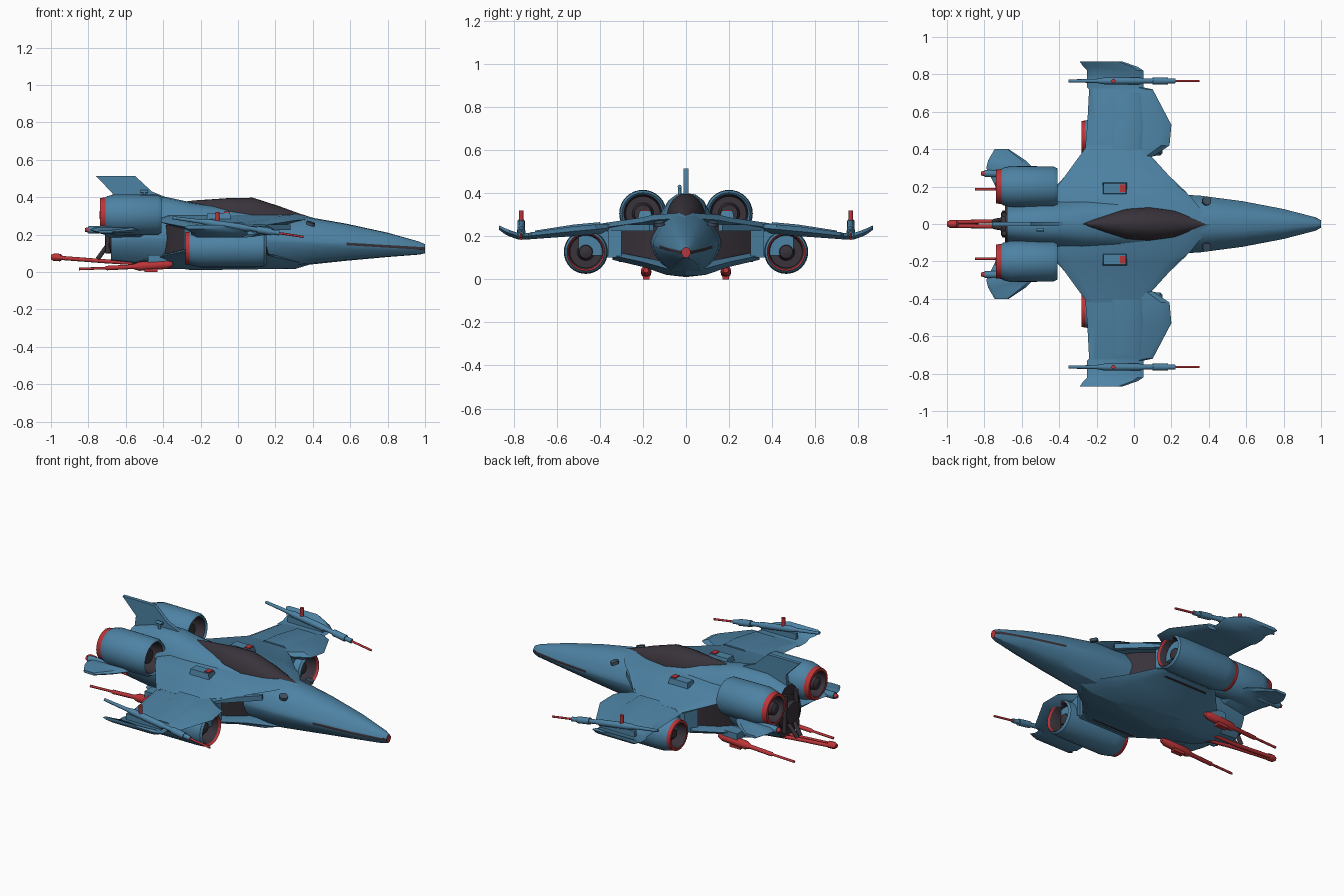
import bpy, bmesh, math
from mathutils import Vector

cube = bpy.data.objects.get("Cube")
if cube:
    bpy.data.objects.remove(cube)


def material(name, color):
    m = bpy.data.materials.new(name)
    m.use_nodes = True
    m.diffuse_color = (*color, 1)
    m.node_tree.nodes["Principled BSDF"].inputs["Base Color"].default_value = (*color, 1)
    return m


BLUE, DARK, RED, SLATE = range(4)
MATS = [material("hull blue", (0.075, 0.225, 0.37)),
        material("dark grey", (0.04, 0.033, 0.043)),
        material("signal red", (0.5, 0.035, 0.04)),
        material("slate blue", (0.05, 0.085, 0.13))]


def loft(name, rings, mat=BLUE, mirror=False, caps=(None, None)):
    """Skin closed rings; mat is an index or a rule of (ring, side)."""
    rule = mat if callable(mat) else lambda i, j: mat
    bm = bmesh.new()
    vs = [[bm.verts.new(p) for p in ring] for ring in rings]
    n = len(rings[0])
    for i in range(len(rings) - 1):
        for j in range(n):
            k = (j + 1) % n
            f = bm.faces.new((vs[i][j], vs[i][k], vs[i + 1][k], vs[i + 1][j]))
            f.material_index = rule(i, j)
    for end, cap in ((0, caps[0]), (-1, caps[1])):
        f = bm.faces.new(vs[end])
        f.material_index = rule(0 if end == 0 else len(rings) - 2, 0) if cap is None else cap
    bmesh.ops.recalc_face_normals(bm, faces=bm.faces)
    me = bpy.data.meshes.new(name)
    bm.to_mesh(me)
    bm.free()
    for m in MATS:
        me.materials.append(m)
    me.polygons.foreach_set("use_smooth", [True] * len(me.polygons))
    me.set_sharp_from_angle(angle=math.radians(32))
    ob = bpy.data.objects.new(name, me)
    bpy.context.scene.collection.objects.link(ob)
    if mirror:
        mod = ob.modifiers.new("mirror", "MIRROR")
        mod.use_axis = (False, True, False)
    return ob


def box(name, lo, hi, mat=BLUE, mirror=True, taper=0.0):
    (a, b, c), (d, e, f) = lo, hi
    t = taper
    loft(name, [[(a, b, c), (d, b, c), (d, e, c), (a, e, c)],
                [(a + t, b + t, f), (d - t, b + t, f), (d - t, e - t, f), (a + t, e - t, f)]], mat, mirror)


def rod(name, path, mat=BLUE, mirror=True, sides=12):
    """Round bar through (x, y, z, radius) points that runs mostly along x or z."""
    a, b = Vector(path[0][:3]), Vector(path[-1][:3])
    q = (b - a).to_track_quat("Z", "Y")
    rings = [[Vector(p[:3]) + q @ Vector((p[3] * math.cos(t), p[3] * math.sin(t), 0))
              for t in (2 * math.pi * k / sides for k in range(sides))] for p in path]
    return loft(name, rings, mat, mirror)


def turbine(name, y, z, profile, sides=32):
    """Lathe (x, radius, material) steps about an axis along x."""
    rings = [[(x, y + r * math.cos(t), z + r * math.sin(t))
              for t in (2 * math.pi * k / sides for k in range(sides))] for x, r, m in profile]
    return loft(name, rings, lambda i, j: profile[i][2], True)


def wing(name, stations, mat=BLUE):
    """Skin (y, front x, rear x, z, thickness) stations."""
    rings = []
    for y, xf, xr, z, t in stations:
        h, c = t / 2, (xf - xr) * 0.1
        rings.append([(xf, y, z), (xf - c, y, z + h), (xr + c, y, z + h),
                      (xr, y, z), (xr + c, y, z - h), (xf - c, y, z - h)])
    return loft(name, rings, mat, True)


# Fuselage: x, half width, middle, top, bottom
HULL = [(1.0, .02, .125, .148, .1), (.97, .036, .127, .162, .093), (.8, .08, .137, .21, .08),
        (.58, .122, .15, .258, .06), (.35, .152, .16, .298, .036), (.1, .165, .17, .325, .014),
        (-.25, .165, .18, .372, .01), (-.38, .15, .18, .4, .03), (-.55, .14, .18, .4, .045),
        (-.68, .12, .17, .36, .06)]


def hull_ring(x, w, m, top, bot):
    u, d, g = top - m, m - bot, .007
    half = [(.3, m + u * .97), (.55, m + u * .84), (.78, m + u * .55), (.95, m + u * .22), (1, m + g),
            (1, m - g), (.9, m - d * .35), (.7, m - d * .7), (.45, m - d * .95)]
    right = [(x, w * a, z) for a, z in half]
    left = [(x, -w * a, z) for a, z in reversed(half)]
    return [(x, 0, top)] + right + [(x, 0, bot)] + left


loft("fuselage", [hull_ring(*s) for s in HULL],
     lambda i, j: DARK if i < 3 and j in (5, 14) else BLUE, caps=(RED, DARK))

# Canopy with pointed ends
CANOPY = [(.4, .004, .29), (.33, .045, .312), (.22, .078, .352), (.08, .093, .397),
          (-.04, .088, .396), (-.15, .064, .388), (-.23, .035, .383), (-.28, .004, .377)]
loft("canopy", [[(x, w * math.cos(t), .25 + (top - .25) * math.sin(t) ** .8)
                 for t in (math.pi * k / 14 for k in range(15))] for x, w, top in CANOPY], DARK)

# Delta body: upper deck, lower hull, dark ducts and side walls
wing("upper_deck", [(0, .42, -.48, .285, .05), (.15, .3, -.44, .275, .05),
                    (.2, .24, -.41, .265, .045), (.42, .04, -.25, .235, .04)])
wing("lower_hull", [(0, .4, -.58, .045, .06), (.09, .33, -.55, .05, .06),
                    (.2, .2, -.42, .08, .045), (.34, .08, -.29, .11, .04)])
loft("intake_duct", [[(.18, .1, z), (.13, .2, z), (.03, .31, z), (-.25, .31, z), (-.36, .2, z), (-.4, .1, z)]
                     for z in (.08, .25)], DARK, True)
loft("duct_side_wall", [[(.1, .3, z), (.08, .37, z), (-.25, .37, z), (-.29, .3, z)] for z in (.1, .24)], BLUE, True)
loft("intake_lip", [[(.27, .15, z), (.28, .17, z), (.07, .37, z), (.05, .35, z)] for z in (.225, .255)], BLUE, True)

# Wings, raised panels and upturned tips
wing("wing", [(.36, .1, -.26, .238, .04), (.42, .19, -.26, .232, .045), (.53, .2, -.25, .222, .045),
              (.72, .1, -.24, .202, .032), (.73, .05, -.25, .2, .03), (.78, .05, -.25, .2, .03),
              (.82, .05, -.25, .214, .03), (.84, .02, -.27, .223, .028), (.868, -.06, -.29, .24, .02)])
wing("wing_panel", [(.4, .04, -.12, .255, .02), (.52, .05, -.12, .244, .02), (.7, .04, -.11, .218, .016)])

# Outer engines under the wings
turbine("outer_engine", .465, .127, [
    (.12, .004, DARK), (.11, .03, DARK), (.07, .04, DARK), (.07, .074, DARK), (.14, .08, RED),
    (.152, .088, BLUE), (.14, .098, BLUE), (.09, .102, BLUE), (-.2, .102, BLUE), (-.25, .092, BLUE),
    (-.258, .088, RED), (-.28, .086, RED), (-.28, .072, DARK), (-.21, .066, DARK), (-.21, .04, DARK),
    (-.25, .025, DARK), (-.25, .004, DARK)])
box("engine_pylon", (-.22, .36, .11), (.1, .5, .225))

# Upper rear engines
turbine("rear_engine", .2, .305, [
    (-.45, .004, DARK), (-.45, .04, DARK), (-.5, .05, DARK), (-.5, .08, DARK), (-.42, .088, BLUE),
    (-.41, .097, BLUE), (-.43, .108, BLUE), (-.66, .11, BLUE), (-.7, .1, BLUE), (-.708, .094, RED),
    (-.738, .09, RED), (-.738, .074, DARK), (-.66, .07, DARK), (-.66, .045, DARK),
    (-.73, .035, DARK), (-.74, .02, DARK), (-.74, .004, DARK)])

# Tail fin and side stabilisers
loft("tail_fin", [[(-.76, y, .513), (-.55, y, .513), (-.46, y, .43), (-.36, y, .39), (-.68, y, .34), (-.67, y, .42)]
                  for y in (-.011, .011)])
wing("stabiliser", [(.1, -.5, -.7, .2, .04), (.2, -.5, -.74, .215, .03), (.3, -.54, -.79, .225, .025),
                    (.34, -.58, -.78, .222, .022), (.4, -.67, -.745, .215, .015)])
rod("stabiliser_pod", [(-.62, .27, .225, .01), (-.66, .27, .225, .02), (-.8, .27, .225, .02)])
rod("stabiliser_pod_tip", [(-.8, .27, .225, .014), (-.818, .27, .225, .01)], RED)

# Wing tip guns, tilted nose down
rod("wing_gun", [(-.35, .765, .29, .008), (-.2, .765, .27, .011), (-.16, .765, .265, .018),
                 (.03, .765, .237, .018), (.05, .765, .235, .013), (.22, .765, .208, .013)])
rod("wing_gun_barrel", [(.21, .765, .209, .006), (.35, .765, .188, .006)], RED)
rod("wing_gun_collar", [(.1, .765, .227, .019), (.18, .765, .214, .019)])
box("wing_gun_mount", (-.2, .755, .2), (.03, .775, .25))
rod("wing_gun_sight", [(-.11, .765, .27, .011), (-.11, .765, .32, .011)], RED)

# Deck boxes and round hatches
box("deck_box", (-.17, .155, .27), (-.035, .225, .316), BLUE, True, .008)
box("deck_box_light", (-.075, .17, .3), (-.045, .21, .322), RED)
rod("round_hatch", [(.385, .122, .25, .024), (.39, .125, .266, .024)], SLATE)
rod("fin_sensor", [(-.52, -.03, .43, .009), (-.48, -.03, .43, .009)], BLUE, False)
rod("fin_sensor_post", [(-.5, -.03, .39, .008), (-.5, -.03, .43, .008)], BLUE, False)

# Red guns below the tail
rod("lower_gun", [(-.35, .185, .042, .012), (-.38, .185, .04, .024), (-.53, .185, .03, .024),
                  (-.56, .185, .028, .012), (-.7, .185, .021, .012), (-.71, .185, .021, .007),
                  (-.85, .185, .016, .007)], RED)
box("lower_gun_foot", (-.5, .17, .0), (-.43, .2, .03), RED)
box("lower_gun_pylon", (-.48, .13, .045), (-.38, .2, .09))

# Tail hook: twin bars with a rounded end
rod("hook_bar", [(-.45, .04, .038, .008), (-.72, .014, .058, .011), (-.985, .01, .078, .011)], RED)
rod("hook_end", [(-1.0, 0, .08, .012), (-.985, 0, .079, .02), (-.95, 0, .077, .02), (-.94, 0, .076, .012)],
    RED, False)
rod("hook_strut", [(-.67, .03, .18, .012), (-.75, .015, .07, .012)], DARK)

# Rear bulkhead detail and nose tip
turbine("rear_exhaust", 0, .2, [(-.66, .1, DARK), (-.69, .1, DARK), (-.69, .07, DARK), (-.71, .06, DARK),
                                (-.71, .004, DARK)])
rod("bulkhead_rib", [(-.695, .06, .1, .013), (-.695, .05, .32, .013)], DARK)
rod("nose_tip", [(.96, 0, .124, .018), (.995, 0, .124, .014)], RED, False)
